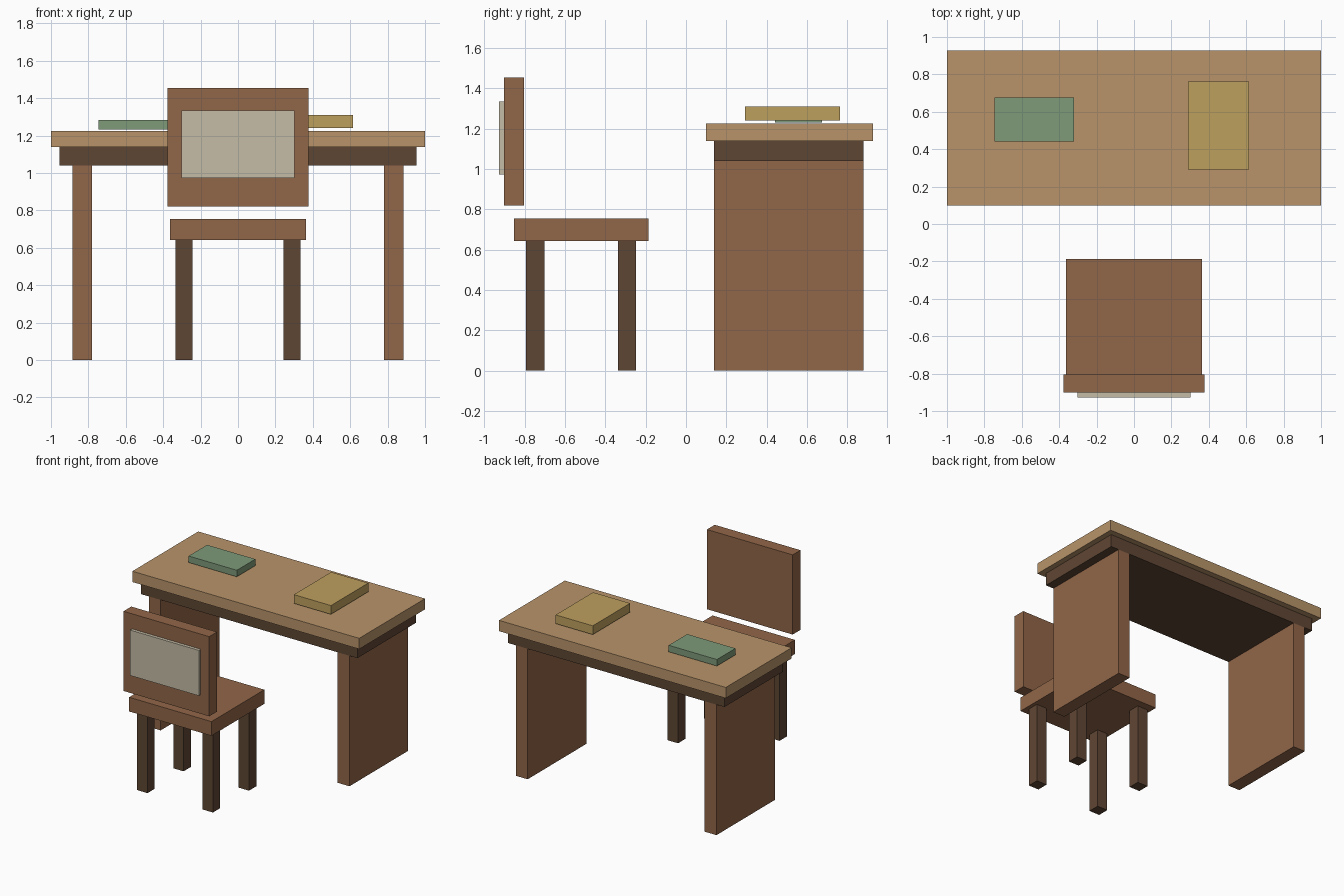
import bpy
import bmesh
from mathutils import Vector

cube = bpy.data.objects.get("Cube")
if cube:
    bpy.data.objects.remove(cube, do_unlink=True)


def material(name, rgb):
    """Flat material from 0-255 display values, stored as linear."""
    linear = [((c / 255 + 0.055) / 1.055) ** 2.4 for c in rgb]
    mat = bpy.data.materials.new(name)
    mat.use_nodes = True
    mat.diffuse_color = (*linear, 1)
    mat.node_tree.nodes["Principled BSDF"].inputs["Base Color"].default_value = (*linear, 1)
    return mat


light_wood = material("light wood", (184, 148, 106))
brown_wood = material("brown wood", (145, 102, 72))
dark_wood = material("dark wood", (95, 70, 52))
green_cover = material("green cover", (126, 155, 121))
yellow_cover = material("yellow cover", (190, 160, 95))
cream_cloth = material("cream cloth", (197, 188, 166))


def box(name, mat, x, y, z):
    """Flat-sided box spanning the given (low, high) ranges."""
    low, high = (Vector(corner) for corner in zip(x, y, z))
    bm = bmesh.new()
    bmesh.ops.create_cube(bm, size=1)
    bmesh.ops.scale(bm, vec=high - low, verts=bm.verts)
    mesh = bpy.data.meshes.new(name)
    bm.to_mesh(mesh)
    bm.free()
    mesh.materials.append(mat)
    obj = bpy.data.objects.new(name, mesh)
    obj.location = (low + high) / 2
    bpy.context.collection.objects.link(obj)
    return obj


def box_pair(name, mat, x, y, z):
    """Matching boxes on the left (+x) and right (-x)."""
    box("left_" + name, mat, x, y, z)
    box("right_" + name, mat, (-x[1], -x[0]), y, z)


# Desk: top, solid apron and two side panels
desk_depth = (0.14, 0.88)
box("desk_top", light_wood, (-1, 1), (0.098, 0.927), (1.14, 1.226))
box("desk_apron", dark_wood, (-0.955, 0.955), desk_depth, (1.04, 1.14))
box_pair("desk_panel", brown_wood, (0.78, 0.885), desk_depth, (0, 1.04))

# Books lying just above the desk top
box("green_book", green_cover, (-0.745, -0.32), (0.442, 0.675), (1.232, 1.284))
box("yellow_book", yellow_cover, (0.288, 0.615), (0.292, 0.763), (1.24, 1.31))

# Chair: seat, four legs, separate backrest with a cloth panel behind it
box("chair_seat", brown_wood, (-0.363, 0.363), (-0.853, -0.187), (0.642, 0.755))
for end, y in (("back", (-0.793, -0.702)), ("front", (-0.338, -0.247))):
    box_pair("chair_leg_" + end, dark_wood, (0.243, 0.334), y, (0, 0.642))
box("chair_backrest", brown_wood, (-0.378, 0.378), (-0.902, -0.804), (0.82, 1.455))
box("backrest_panel", cream_cloth, (-0.303, 0.303), (-0.927, -0.902), (0.973, 1.335))
